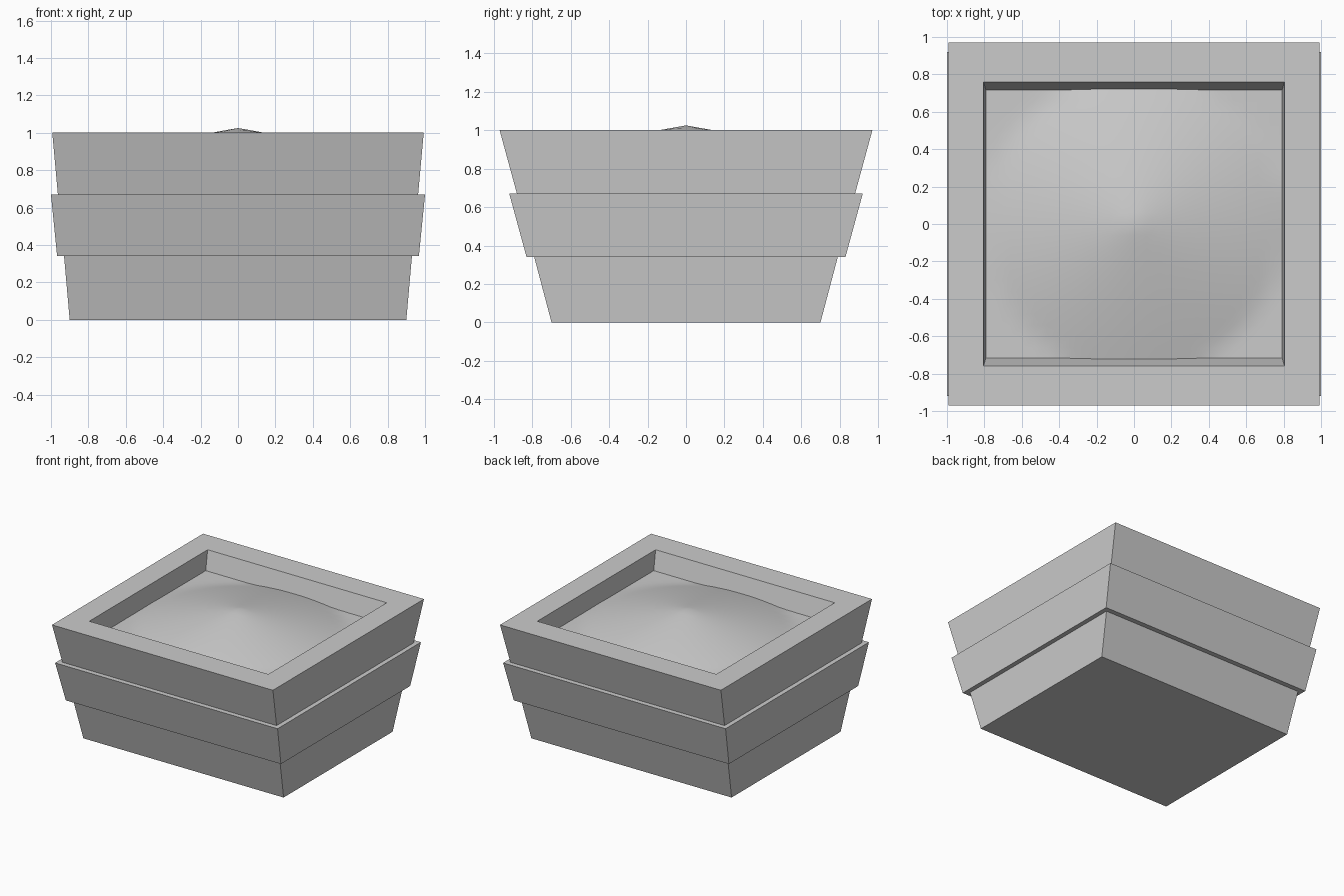
import bpy, bmesh, math

cube = bpy.data.objects.get("Cube")
if cube:
    bpy.data.objects.remove(cube, do_unlink=True)

FLOOR_Z = 0.85

grey = bpy.data.materials.new("plain_grey")
grey.use_nodes = True
colour = (0.6, 0.6, 0.6, 1.0)
grey.diffuse_color = colour
grey.node_tree.nodes["Principled BSDF"].inputs["Base Color"].default_value = colour


def add_object(name, bm):
    bmesh.ops.recalc_face_normals(bm, faces=bm.faces)
    mesh = bpy.data.meshes.new(name)
    bm.to_mesh(mesh)
    bm.free()
    mesh.materials.append(grey)
    obj = bpy.data.objects.new(name, mesh)
    bpy.context.collection.objects.link(obj)
    return obj


# Stepped planter body: rectangular rings (half width, half depth, height)
rings = [
    (0.90, 0.70, 0.0), (0.93, 0.79, 0.34),              # lower tier
    (0.967, 0.83, 0.34), (1.0, 0.92, 0.67),             # middle tier
    (0.963, 0.88, 0.67), (0.993, 0.97, 1.0),            # upper tier
    (0.805, 0.76, 1.0), (0.792, 0.717, FLOOR_Z),        # rim and inner wall
]
bm = bmesh.new()
loops = []
for hx, hy, z in rings:
    loops.append([bm.verts.new((sx * hx, sy * hy, z))
                  for sx, sy in ((-1, -1), (1, -1), (1, 1), (-1, 1))])
bm.faces.new(loops[0][::-1])
for low, high in zip(loops, loops[1:]):
    for i in range(4):
        j = (i + 1) % 4
        bm.faces.new((low[i], low[j], high[j], high[i]))
add_object("planter_body", bm)

# Soil: gently pointed mound that levels out in the corners
bm = bmesh.new()
bmesh.ops.create_grid(bm, x_segments=24, y_segments=24, size=1)
for v in bm.verts:
    v.co.x *= 0.797
    v.co.y *= 0.722
    r = math.hypot(v.co.x, v.co.y)
    v.co.z = max(FLOOR_Z, 1.025 - 0.17 * r - 0.06 * r * r)
for f in bm.faces:
    f.smooth = True
soil = add_object("soil_mound", bm)
if soil.data.polygons[0].normal.z < 0:
    soil.data.flip_normals()
